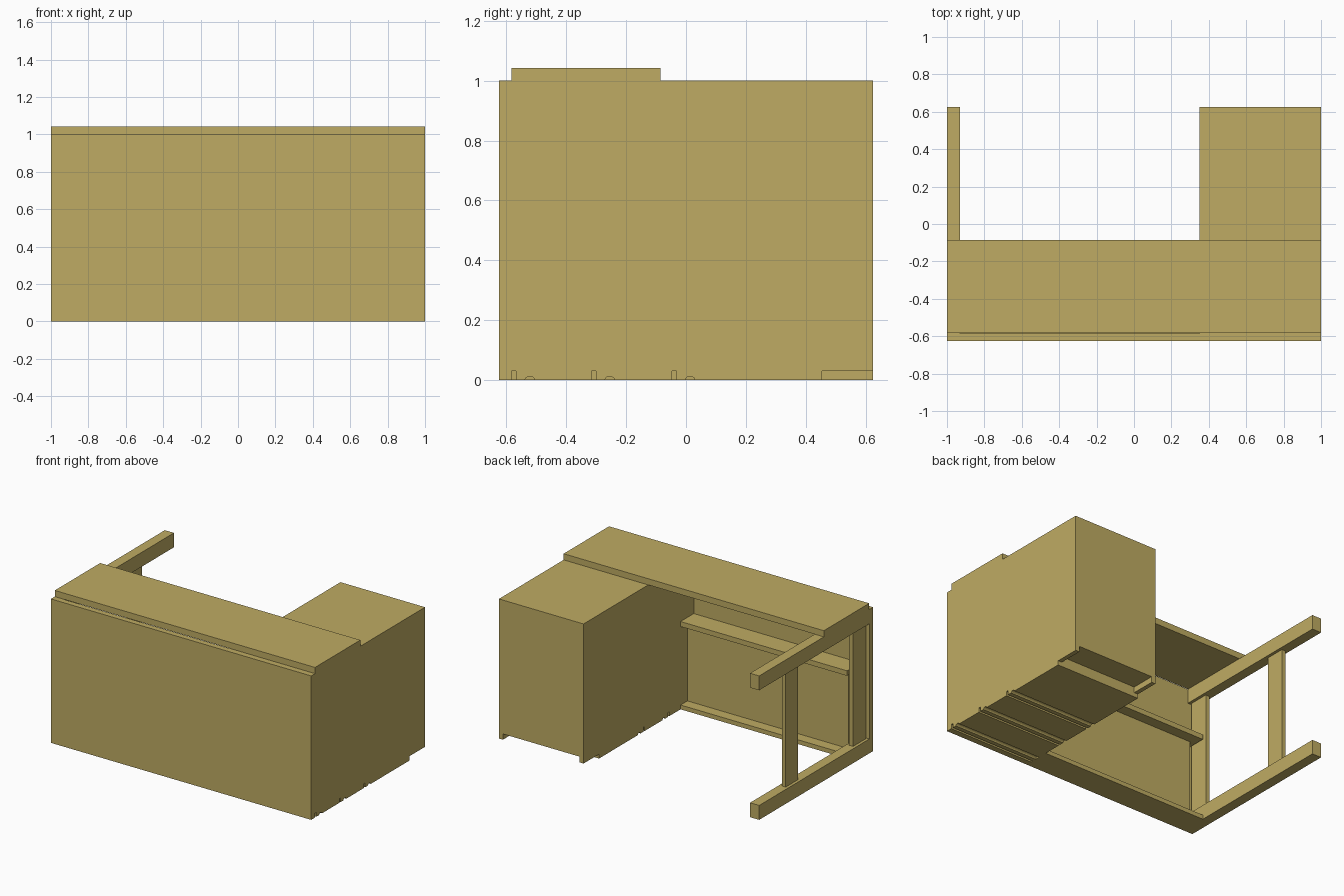
import bpy, bmesh, math

if "Cube" in bpy.data.objects:
    bpy.data.objects.remove(bpy.data.objects["Cube"])

# one flat wood colour
wood = bpy.data.materials.new("tan_wood")
wood.diffuse_color = (0.52, 0.41, 0.125, 1)
wood.use_nodes = True
wood.node_tree.nodes["Principled BSDF"].inputs["Base Color"].default_value = wood.diffuse_color


def finish(name, bm):
    bmesh.ops.recalc_face_normals(bm, faces=bm.faces)
    me = bpy.data.meshes.new(name)
    bm.to_mesh(me)
    bm.free()
    me.materials.append(wood)
    ob = bpy.data.objects.new(name, me)
    bpy.context.scene.collection.objects.link(ob)
    return ob


def box(name, x0, x1, y0, y1, z0, z1):
    bm = bmesh.new()
    bmesh.ops.create_cube(bm, size=1)
    for v in bm.verts:
        v.co = (x1 if v.co.x > 0 else x0,
                y1 if v.co.y > 0 else y0,
                z1 if v.co.z > 0 else z0)
    return finish(name, bm)


def extrude_x(name, profile, x0, x1):
    """Extrude a closed (y, z) profile along x."""
    bm = bmesh.new()
    face = bm.faces.new([bm.verts.new((x0, y, z)) for y, z in profile])
    ext = bmesh.ops.extrude_face_region(bm, geom=[face])
    for v in ext["geom"]:
        if isinstance(v, bmesh.types.BMVert):
            v.co.x = x1
    return finish(name, bm)


# cabinet outline: slots and small round grooves underneath, toe recess at the back
KICK, TOE = 0.455, 0.03


def cabinet_profile(with_toe):
    pts = [(-0.585, 1.0), (-0.585, 0.0)]
    for y in (-0.583, -0.316, -0.047):
        pts += [(y, 0), (y, 0.03), (y + 0.015, 0.03), (y + 0.015, 0)]
        c = y + 0.061
        pts += [(c - 0.016 * math.cos(a), 0.012 * math.sin(a))
                for a in (i * math.pi / 6 for i in range(7))]
    top = TOE if with_toe else 0.07
    pts += [(KICK, 0), (KICK, top), (0.625, top), (0.625, 1.0)]
    return pts


# cabinet: two side panels with a slightly shallower body between them
for name, x0, x1 in (("cabinet_inner_side", 0.35, 0.38),
                     ("cabinet_outer_side", 0.97, 1.0)):
    extrude_x(name, cabinet_profile(True), x0, x1)
extrude_x("cabinet_body", cabinet_profile(False), 0.38, 0.97)

# front panel and raised counter
box("front_panel", -1, 1, -0.625, -0.585, 0, 1)
box("counter_top", -1, 1, -0.583, -0.085, 1.0, 1.043)

# open leg frame on the left
for name, z in (("frame_bottom_rail", 0.0), ("frame_top_rail", 0.9)):
    box(name, -1, -0.93, -0.585, 0.625, z, z + 0.1)
for name, y0, y1 in (("frame_front_post", -0.575, -0.435),
                     ("frame_back_post", 0.17, 0.305)):
    box(name, -0.98, -0.95, y0, y1, 0.1, 0.9)

# shelf, inner panel and base ledge behind the front panel
box("inner_shelf", -0.93, 0.35, -0.585, -0.44, 0.575, 0.61)
box("inner_panel", -0.89, 0.35, -0.585, -0.515, 0.03, 0.575)
box("base_ledge", -0.93, 0.35, -0.585, -0.44, 0.0, 0.03)
